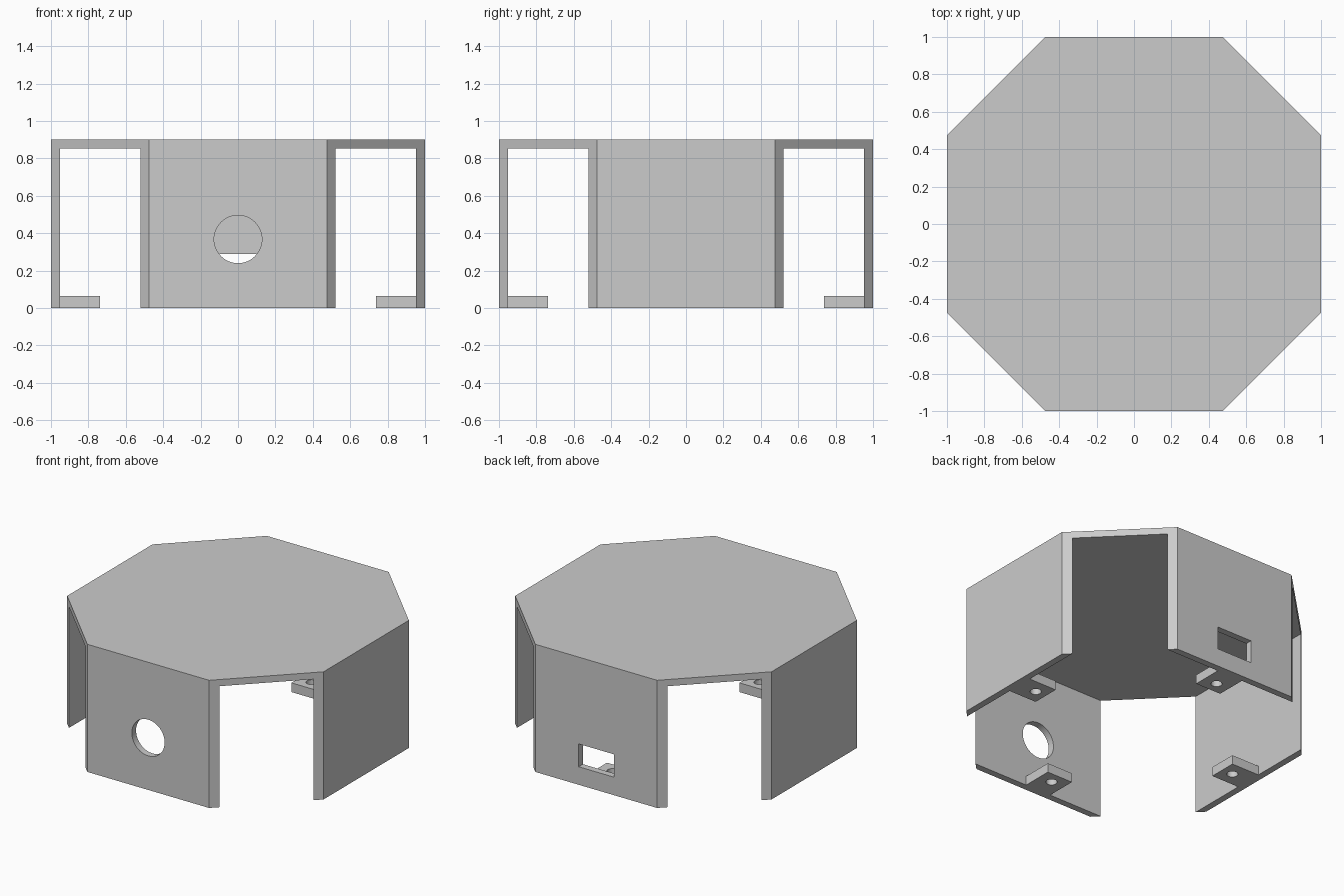
import bpy, bmesh, math
from mathutils import Matrix, Vector

cube = bpy.data.objects.get("Cube")
if cube:
    bpy.data.objects.remove(cube, do_unlink=True)

HEIGHT, WALL, SIDE = 0.90, 0.047, 0.475
INNER = 1 - WALL

grey = bpy.data.materials.new("plain grey")
grey.use_nodes = True
grey.diffuse_color = (0.6, 0.6, 0.6, 1)
grey.node_tree.nodes["Principled BSDF"].inputs["Base Color"].default_value = (0.6, 0.6, 0.6, 1)


def finish(name, bm):
    bmesh.ops.recalc_face_normals(bm, faces=bm.faces)
    mesh = bpy.data.meshes.new(name)
    bm.to_mesh(mesh)
    bm.free()
    mesh.materials.append(grey)
    obj = bpy.data.objects.new(name, mesh)
    bpy.context.collection.objects.link(obj)
    return obj


def box(name, low, high):
    low, high = Vector(low), Vector(high)
    bm = bmesh.new()
    bmesh.ops.create_cube(bm, size=1)
    bmesh.ops.scale(bm, vec=high - low, verts=bm.verts)
    bmesh.ops.translate(bm, vec=(low + high) / 2, verts=bm.verts)
    return finish(name, bm)


def cylinder(name, centre, radius, depth, tilt=0):
    bm = bmesh.new()
    matrix = Matrix.Translation(centre) @ Matrix.Rotation(tilt, 4, "X")
    bmesh.ops.create_cone(bm, cap_ends=True, segments=48, radius1=radius,
                          radius2=radius, depth=depth, matrix=matrix)
    return finish(name, bm)


def cut(obj, cutter):
    mod = obj.modifiers.new("cut", "BOOLEAN")
    mod.operation = "DIFFERENCE"
    mod.solver = "EXACT"
    mod.object = cutter
    bpy.context.view_layer.objects.active = obj
    bpy.ops.object.modifier_apply(modifier=mod.name)
    bpy.data.objects.remove(cutter, do_unlink=True)


# Octagonal housing: a solid prism
bm = bmesh.new()
corners = [(SIDE, -1), (1, -SIDE), (1, SIDE), (SIDE, 1),
           (-SIDE, 1), (-1, SIDE), (-1, -SIDE), (-SIDE, -1)]
base = bm.faces.new([bm.verts.new((x, y, 0)) for x, y in corners])
top = bmesh.ops.extrude_face_region(bm, geom=[base])["geom"]
bmesh.ops.translate(bm, vec=(0, 0, HEIGHT),
                    verts=[g for g in top if isinstance(g, bmesh.types.BMVert)])
housing = finish("housing", bm)

# A square hollow leaves four walls, a lid and open corners
cut(housing, box("hollow", (-INNER, -INNER, -0.5), (INNER, INNER, HEIGHT - WALL)))
# Round port in the front wall, slot in the back wall
cut(housing, cylinder("port_cutter", (0, -1, 0.368), 0.128, 0.4, math.pi / 2))
cut(housing, box("slot_cutter", (-0.137, 0.8, 0.127), (0.137, 1.2, 0.288)))

# One drilled mounting tab at the foot of each wall
for i, side in enumerate(("front", "left", "back", "right")):
    tab = box(side + "_mounting_tab", (-0.1, -INNER, 0), (0.1, -0.737, 0.065))
    cut(tab, cylinder("screw_hole_cutter", (0, -0.82, 0.03), 0.036, 0.4))
    tab.data.transform(Matrix.Rotation(i * math.pi / 2, 4, "Z"))

# Smooth bores with sharp edges
bpy.ops.object.select_all(action="DESELECT")
for obj in bpy.context.collection.objects:
    if obj.type == "MESH" and (obj == housing or obj.name.endswith("mounting_tab")):
        obj.select_set(True)
        bpy.context.view_layer.objects.active = obj
bpy.ops.object.shade_smooth_by_angle(angle=math.radians(30))
